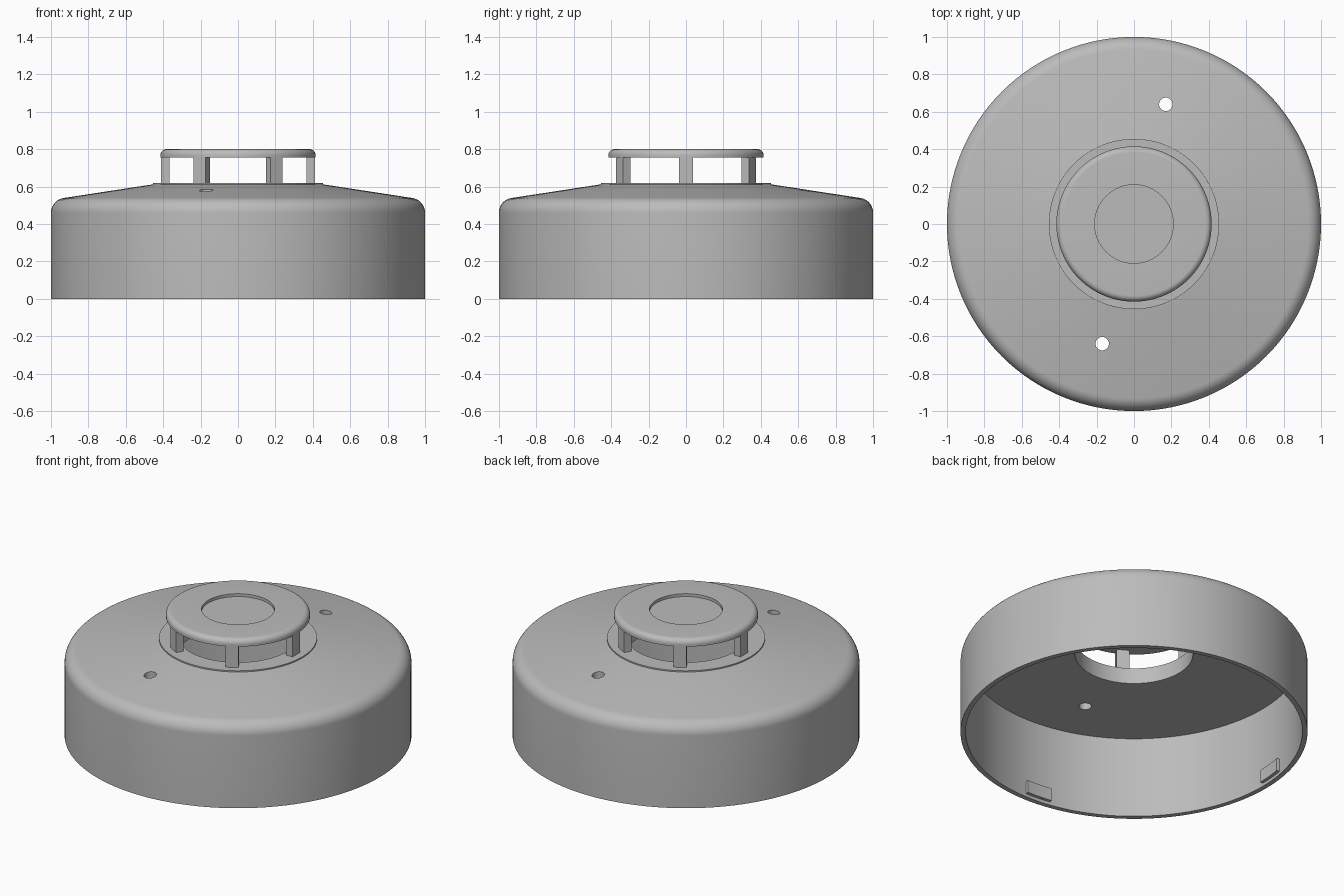
import bpy, bmesh
from math import sin, cos, pi, radians
from mathutils import Matrix, Vector

cube = bpy.data.objects.get("Cube")
if cube:
    bpy.data.objects.remove(cube, do_unlink=True)

SIDES = 128

grey = bpy.data.materials.new("light grey plastic")
grey.use_nodes = True
colour = (0.5, 0.5, 0.5, 1)
grey.diffuse_color = colour
grey.node_tree.nodes["Principled BSDF"].inputs["Base Color"].default_value = colour


def make_object(name, bm):
    bmesh.ops.recalc_face_normals(bm, faces=bm.faces)
    mesh = bpy.data.meshes.new(name)
    bm.to_mesh(mesh)
    bm.free()
    mesh.materials.append(grey)
    obj = bpy.data.objects.new(name, mesh)
    bpy.context.collection.objects.link(obj)
    return obj


def smooth(obj):
    bpy.ops.object.select_all(action='DESELECT')
    obj.select_set(True)
    bpy.context.view_layer.objects.active = obj
    bpy.ops.object.shade_smooth_by_angle(angle=radians(30))


def fillet(r, z, radius, end, steps=10):
    """Arc in the r-z plane, from facing outward up to the end angle."""
    return [(r + radius * cos(end * i / steps), z + radius * sin(end * i / steps))
            for i in range(steps + 1)]


def lathe(name, profile, closed):
    """Turn an r-z profile around the z axis."""
    bm = bmesh.new()
    verts = [bm.verts.new((r, 0, z)) for r, z in profile]
    edges = [bm.edges.new(pair) for pair in zip(verts, verts[1:])]
    if closed:
        edges.append(bm.edges.new((verts[-1], verts[0])))
    bmesh.ops.spin(bm, geom=verts + edges, axis=(0, 0, 1), cent=(0, 0, 0),
                   angle=2 * pi, steps=SIDES, use_merge=True)
    bmesh.ops.remove_doubles(bm, verts=bm.verts, dist=0.0001)
    return make_object(name, bm)


# Hollow housing: wall, rounded shoulder, cone, raised lip, centre opening
housing = lathe("housing",
                [(0.97, 0), (1, 0)] + fillet(0.92, 0.46, 0.08, radians(81.3))
                + [(0.455, 0.612), (0.455, 0.62), (0.34, 0.62),
                   (0.34, 0.52), (0.97, 0.515)], closed=True)

# Two small through holes in the sloping top
bm = bmesh.new()
for side in (-1, 1):
    bmesh.ops.create_cone(bm, cap_ends=True, segments=32, radius1=0.036,
                          radius2=0.036, depth=0.4,
                          matrix=Matrix.Translation((0.17 * side, 0.64 * side, 0.55)))
cutter = make_object("hole_cutter", bm)
cutter.hide_render = True
cut = housing.modifiers.new("holes", 'BOOLEAN')
cut.operation = 'DIFFERENCE'
cut.object = cutter
bpy.context.view_layer.objects.active = housing
bpy.ops.object.modifier_apply(modifier="holes")
bpy.data.objects.remove(cutter, do_unlink=True)
smooth(housing)

# Cap with a rounded edge and a shallow round recess
cap = lathe("cap",
            [(0, 0.755), (0.415, 0.755)] + fillet(0.383, 0.768, 0.032, pi / 2, 8)
            + [(0.21, 0.80), (0.21, 0.782), (0, 0.782)], closed=False)
smooth(cap)

# Six posts carrying the cap
bm = bmesh.new()
for i in range(6):
    turn = Matrix.Rotation(i * pi / 3, 4, 'Z')
    size = Matrix.Diagonal((0.045, 0.075, 0.145, 1))
    bmesh.ops.create_cube(bm, size=1,
                          matrix=turn @ Matrix.Translation((0.388, 0, 0.6875)) @ size)
make_object("cap_posts", bm)

# Four curved catches inside the wall, near the bottom rim
bm = bmesh.new()
for i in range(4):
    start = i * pi / 2 - radians(10)
    section = [bm.verts.new(Matrix.Rotation(start, 3, 'Z') @ Vector((r, 0, z)))
               for r, z in ((0.95, 0.02), (0.98, 0.02), (0.98, 0.1), (0.95, 0.1))]
    face = bm.faces.new(section)
    spun = bmesh.ops.spin(bm, geom=[face], axis=(0, 0, 1), cent=(0, 0, 0),
                          angle=radians(10), steps=5)
smooth(make_object("wall_catches", bm))
